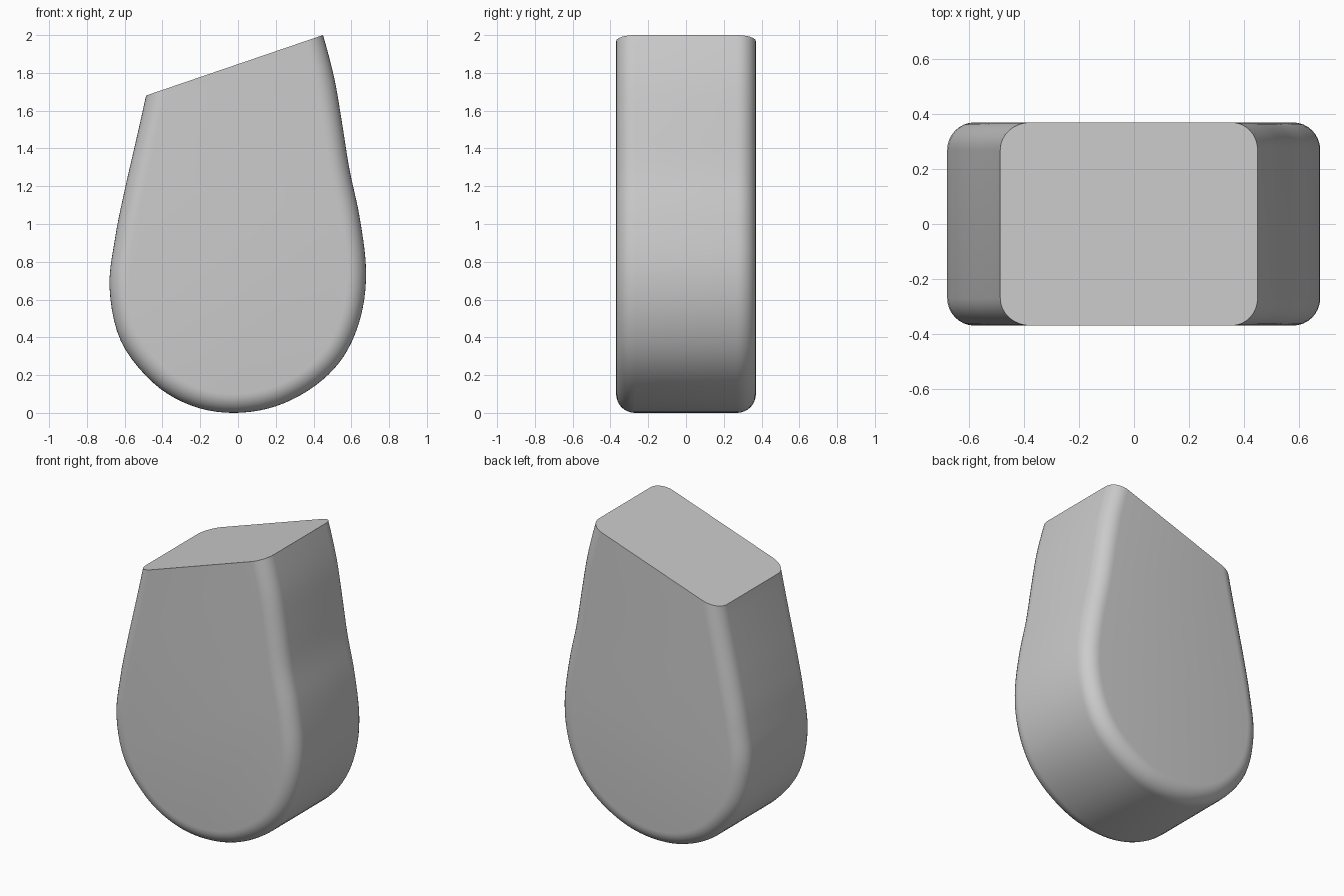
import bpy
import bmesh
import math
from mathutils import Vector

cube = bpy.data.objects.get("Cube")
if cube:
    bpy.data.objects.remove(cube, do_unlink=True)

HALF_DEPTH = 0.37
RADIUS = 0.1
STEPS = 5       # samples per outline span
ROUND_STEPS = 8  # rings per rounded edge

# Teardrop outline, running past the slanted cut at both ends
KEYS = [(-0.40, 2.1), (-0.487, 1.68), (-0.545, 1.42), (-0.60, 1.18), (-0.65, 0.93),
        (-0.68, 0.66), (-0.62, 0.38), (-0.45, 0.16), (-0.25, 0.04), (-0.03, 0.0),
        (0.20, 0.035), (0.41, 0.145), (0.56, 0.30), (0.65, 0.51), (0.678, 0.75),
        (0.645, 1.03), (0.59, 1.29), (0.55, 1.54), (0.51, 1.77), (0.45, 2.0),
        (0.385, 2.2)]


def smooth_path(keys):
    """Catmull-Rom curve through the key points."""
    pts = [Vector(k) for k in keys]
    pts = [2 * pts[0] - pts[1]] + pts + [2 * pts[-1] - pts[-2]]
    path = []
    for a, b, c, d in zip(pts, pts[1:], pts[2:], pts[3:]):
        for i in range(STEPS):
            t = i / STEPS
            path.append(0.5 * (2 * b + (c - a) * t + (2 * a - 5 * b + 4 * c - d) * t * t
                               + (3 * b - a - 3 * c + d) * t ** 3))
    return path + [pts[-2]]


def inset_path(path, amount):
    """Move every point inward along its normal."""
    result = []
    for i, p in enumerate(path):
        t = (path[min(i + 1, len(path) - 1)] - path[max(i - 1, 0)]).normalized()
        result.append(p + Vector((-t.y, t.x)) * amount)
    return result


# Rounded rim: inset and depth for each ring, front to back
angles = [i / ROUND_STEPS * math.pi / 2 for i in range(ROUND_STEPS + 1)]
front = [(RADIUS * (1 - math.sin(a)), -HALF_DEPTH + RADIUS * (1 - math.cos(a))) for a in angles]
rings = front + [(inset, -y) for inset, y in reversed(front)]

# Loft the rings and close the front and back
bm = bmesh.new()
outline = smooth_path(KEYS)
loops = [[bm.verts.new((p.x, y, p.y)) for p in inset_path(outline, inset)] for inset, y in rings]
for a, b in zip(loops, loops[1:]):
    for i in range(len(a)):
        j = (i + 1) % len(a)
        bm.faces.new((a[i], a[j], b[j], b[i]))
bm.faces.new(loops[0])
bm.faces.new(loops[-1][::-1])

# Slanted flat top
cut = bmesh.ops.bisect_plane(bm, geom=bm.verts[:] + bm.edges[:] + bm.faces[:],
                             plane_co=(0.45, 0, 2), plane_no=(-0.32, 0, 0.937), clear_outer=True)
edges = [e for e in cut["geom_cut"] if isinstance(e, bmesh.types.BMEdge)]
bmesh.ops.contextual_create(bm, geom=edges)
bmesh.ops.recalc_face_normals(bm, faces=bm.faces[:])

mesh = bpy.data.meshes.new("teardrop_block")
bm.to_mesh(mesh)
bm.free()
block = bpy.data.objects.new("teardrop_block", mesh)
bpy.context.collection.objects.link(block)

# Plain grey
grey = bpy.data.materials.new("plain_grey")
grey.use_nodes = True
grey.diffuse_color = (0.6, 0.6, 0.6, 1)
grey.node_tree.nodes["Principled BSDF"].inputs["Base Color"].default_value = (0.6, 0.6, 0.6, 1)
mesh.materials.append(grey)

bpy.ops.object.select_all(action="DESELECT")
block.select_set(True)
bpy.context.view_layer.objects.active = block
bpy.ops.object.shade_smooth_by_angle(angle=math.radians(30))
